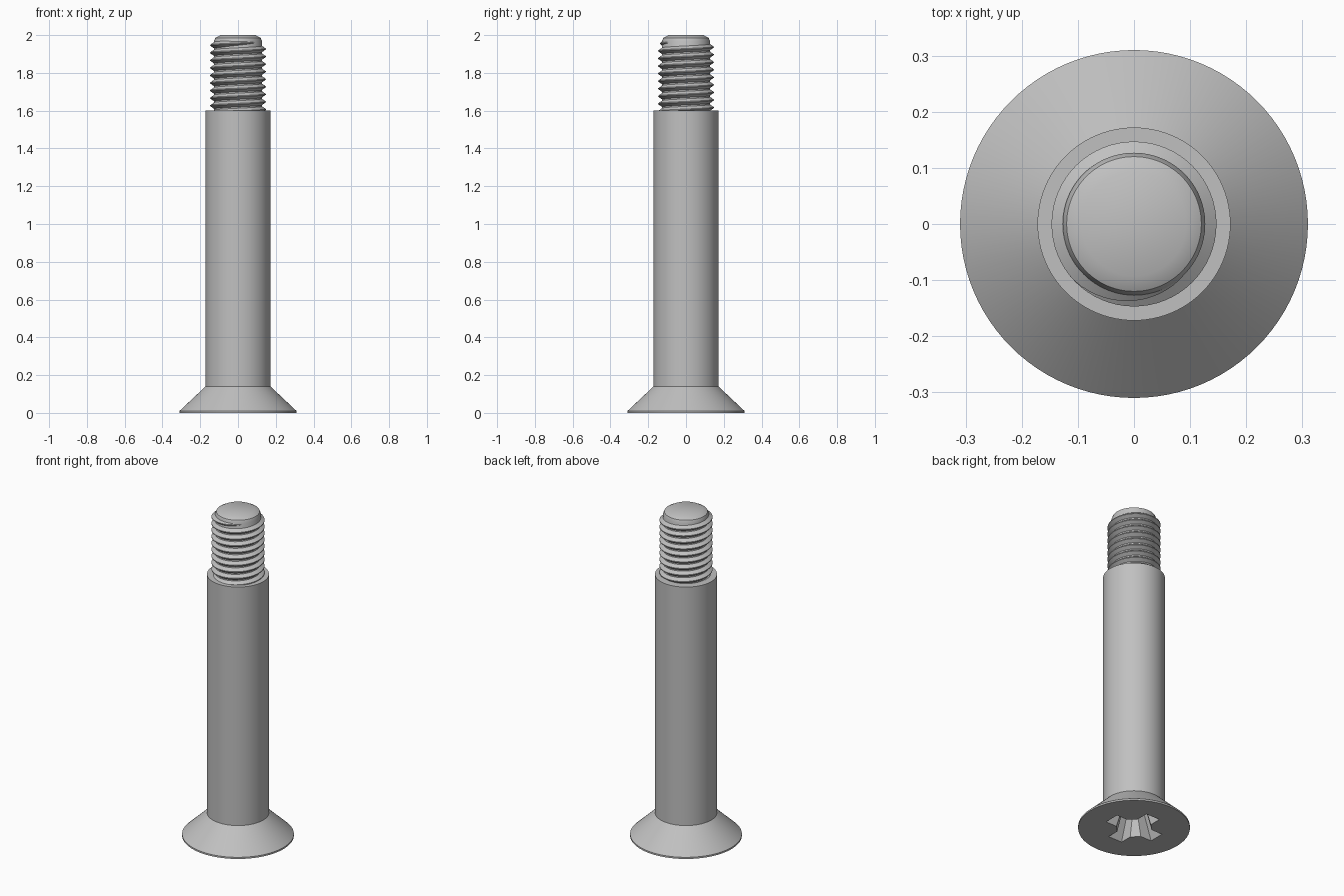
import bpy, bmesh, math
from math import cos, sin, pi, radians

default = bpy.data.objects.get("Cube")
if default:
    bpy.data.objects.remove(default, do_unlink=True)

steel = bpy.data.materials.new("steel_grey")
steel.use_nodes = True
steel.diffuse_color = (0.53, 0.53, 0.53, 1)
steel.node_tree.nodes["Principled BSDF"].inputs["Base Color"].default_value = (0.53, 0.53, 0.53, 1)


def make_object(name, bm):
    bmesh.ops.recalc_face_normals(bm, faces=bm.faces)
    mesh = bpy.data.meshes.new(name)
    bm.to_mesh(mesh)
    bm.free()
    mesh.materials.append(steel)
    obj = bpy.data.objects.new(name, mesh)
    bpy.context.collection.objects.link(obj)
    return obj


def activate(obj):
    bpy.ops.object.select_all(action='DESELECT')
    obj.select_set(True)
    bpy.context.view_layer.objects.active = obj


def loft(name, rings, closed=True):
    """Skin matching rings of points and cap both ends."""
    bm = bmesh.new()
    loops = [[bm.verts.new(p) for p in ring] for ring in rings]
    n = len(loops[0])
    for a, b in zip(loops, loops[1:]):
        for i in range(n):
            j = (i + 1) % n
            bm.faces.new((a[i], a[j], b[j], b[i]))
    bm.faces.new(loops[0][::-1])
    bm.faces.new(loops[-1])
    return make_object(name, bm)


def lathe(name, profile, segments=96):
    return loft(name, [[(r * cos(2 * pi * i / segments), r * sin(2 * pi * i / segments), z)
                        for i in range(segments)] for r, z in profile])


# Countersunk head, shank, shoulder and threaded core in one turned profile
body = lathe("screw_body", [
    (0.31, 0), (0.31, 0.01), (0.172, 0.14), (0.172, 1.6),
    (0.127, 1.6), (0.127, 1.967), (0.12, 1.985), (0.093, 2.0)])


# Cross recess: two tapered slots and a tapered diamond centre
def tapered_cutter(name, low, high, depth=0.18):
    def ring(size, z):
        x, y = size
        return [(-x, -y, z), (x, -y, z), (x, y, z), (-x, y, z)]
    grow = [a + (a - b) * 0.1 for a, b in zip(low, high)]
    return loft(name, [ring(grow, -0.1 * depth), ring(high, depth)])


cutters = [tapered_cutter("slot_cutter_x", (0.163, 0.047), (0.085, 0.03)),
           tapered_cutter("slot_cutter_y", (0.047, 0.163), (0.03, 0.085)),
           tapered_cutter("centre_cutter", (0.096, 0.096), (0.048, 0.048), 0.185)]
cutters[2].rotation_euler.z = radians(45)
for cutter in cutters:
    cutter.hide_render = True
    mod = body.modifiers.new(cutter.name, 'BOOLEAN')
    mod.operation = 'DIFFERENCE'
    mod.solver = 'EXACT'
    mod.object = cutter
    activate(body)
    bpy.ops.object.modifier_apply(modifier=mod.name)
for cutter in cutters:
    bpy.data.objects.remove(cutter, do_unlink=True)

# Helical thread ridge, starting inside the shank and fading out at the tip
pitch, steps = 0.04, 64
end_angle, end_z = radians(-40), 1.962
turns = 9.4
count = int(turns * steps)
rings = []
for k in range(count + 1):
    back = (count - k) / steps                 # turns left to the end
    angle = end_angle - 2 * pi * back
    z = end_z - pitch * back
    fade = min(1, back / 0.27)
    crest = 0.126 + 0.021 * fade
    half = 0.006 + 0.011 * fade
    section = [(0.122, -half - 0.003), (crest, -0.0025), (crest, 0.0025), (0.122, half + 0.003)]
    rings.append([(r * cos(angle), r * sin(angle), z + dz) for r, dz in section])
thread = loft("thread", rings)

for obj in (body, thread):
    activate(obj)
    bpy.ops.object.shade_smooth_by_angle(angle=radians(30))
